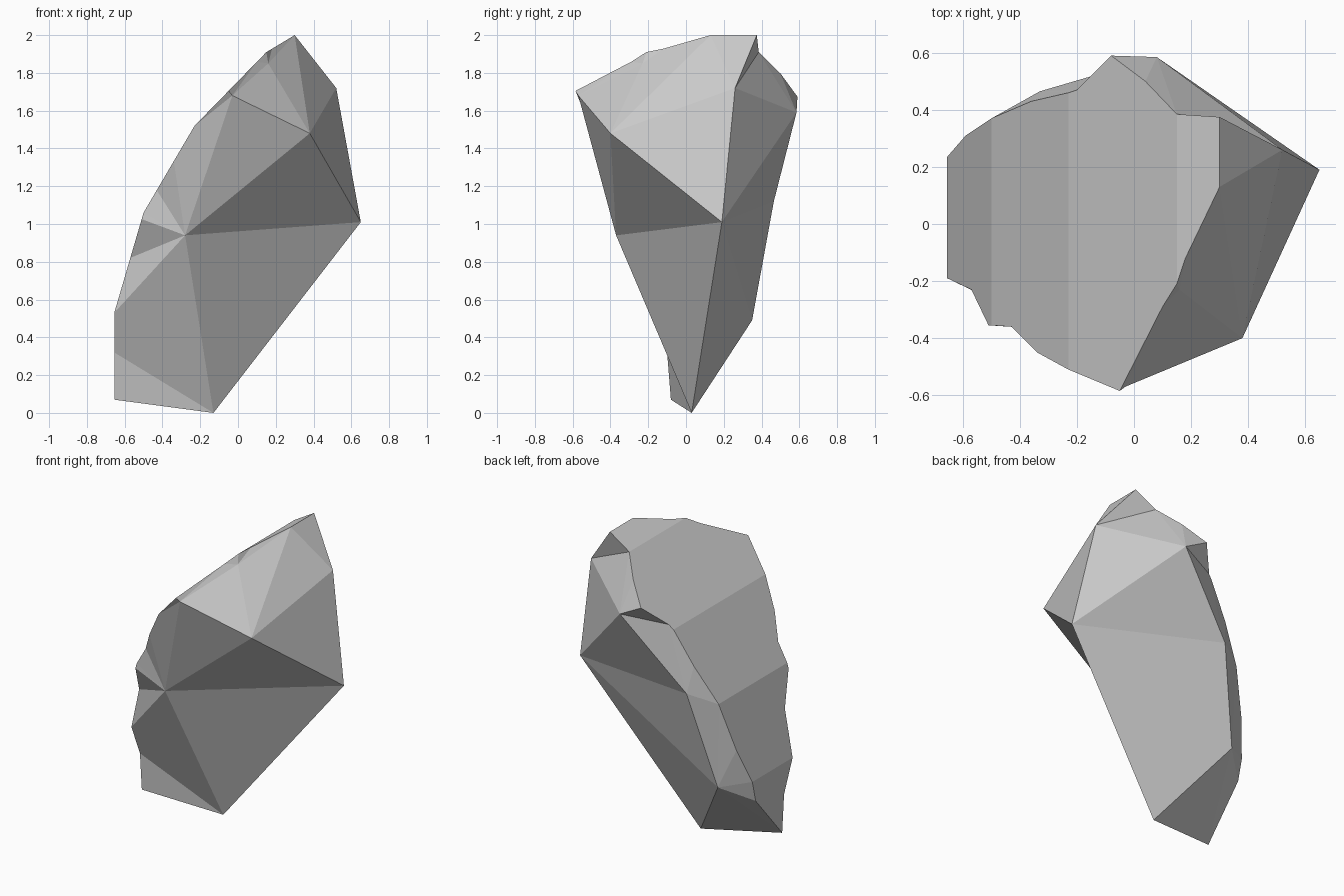
import bpy, bmesh

if "Cube" in bpy.data.objects:
    bpy.data.objects.remove(bpy.data.objects["Cube"])

# Curved back: a side profile (x, z) swept along y, trimmed by a front and a back rim
PROFILE = [(-.655, .53), (-.5, 1.06), (-.23, 1.52), (.15, 1.91), (.3, 2.0)]
FRONT = [(-.655, -.19), (-.57, -.23), (-.51, -.355), (-.5, -.355), (-.43, -.36), (-.34, -.45),
         (-.23, -.51), (-.05, -.585), (.1, -.29), (.15, -.21), (.18, -.12), (.3, .13)]
BACK = [(-.655, .235), (-.59, .31), (-.5, .37), (-.36, .43), (-.23, .46), (-.2, .47),
        (-.08, .59), (.04, .5), (.15, .385), (.3, .375)]

# Free corners of the chipped faces
CORNERS = {
    "waist": (-.28, -.37, .94), "right": (.65, .19, 1.01), "base": (-.13, .03, 0),
    "brow": (.38, -.40, 1.48), "peak": (.52, .26, 1.72), "ankle": (-.655, -.1, .32),
    "toe": (-.655, -.08, .07), "heel": (-.655, .20, .39), "low": (-.48, .35, .49),
    "mid": (-.33, .465, 1.12), "high": (.08, .585, 1.59), "chip": (-.03, -.57, 1.68),
    "notch": (.16, -.23, 1.85),
}

# Each fan: hub corner, then the ring of points around it
FANS = [
    "waist base ankle f0 f1 f2 f3 f4 f5 f6 chip brow right base",
    "chip f6 f7 f8 notch brow",
    "notch f8 f9 f10 f11 brow",
    "peak right brow f11 b9 b8 high right",
    "right high mid low base",
    "high b8 b7 b6 b5 mid",
    "mid b5 b4 b3 b2 low",
    "low b2 b1 b0 heel toe base",
    "ankle toe base",
]


def profile_z(x):
    for (x0, z0), (x1, z1) in zip(PROFILE, PROFILE[1:]):
        if x <= x1:
            return z0 + (z1 - z0) * (x - x0) / (x1 - x0)
    return PROFILE[-1][1]


bm = bmesh.new()
v = {name: bm.verts.new(co) for name, co in CORNERS.items()}
for key, rim in (("f", FRONT), ("b", BACK)):
    for i, (x, y) in enumerate(rim):
        v[f"{key}{i}"] = bm.verts.new((x, y, profile_z(x)))

# Bands of the swept back
for (x0, _), (x1, _) in zip(PROFILE, PROFILE[1:]):
    front = [v[f"f{i}"] for i, p in enumerate(FRONT) if x0 <= p[0] <= x1]
    back = [v[f"b{i}"] for i, p in enumerate(BACK) if x0 <= p[0] <= x1]
    bm.faces.new(front + back[::-1])

# Flat foot of the back
bm.faces.new([v[n] for n in "toe ankle f0 b0 heel".split()])

# Chipped faces
for fan in FANS:
    hub, *ring = fan.split()
    for a, b in zip(ring, ring[1:]):
        bm.faces.new((v[hub], v[a], v[b]))

bmesh.ops.recalc_face_normals(bm, faces=bm.faces)
mesh = bpy.data.meshes.new("faceted_stone")
bm.to_mesh(mesh)
bm.free()
bpy.context.collection.objects.link(bpy.data.objects.new("faceted_stone", mesh))
